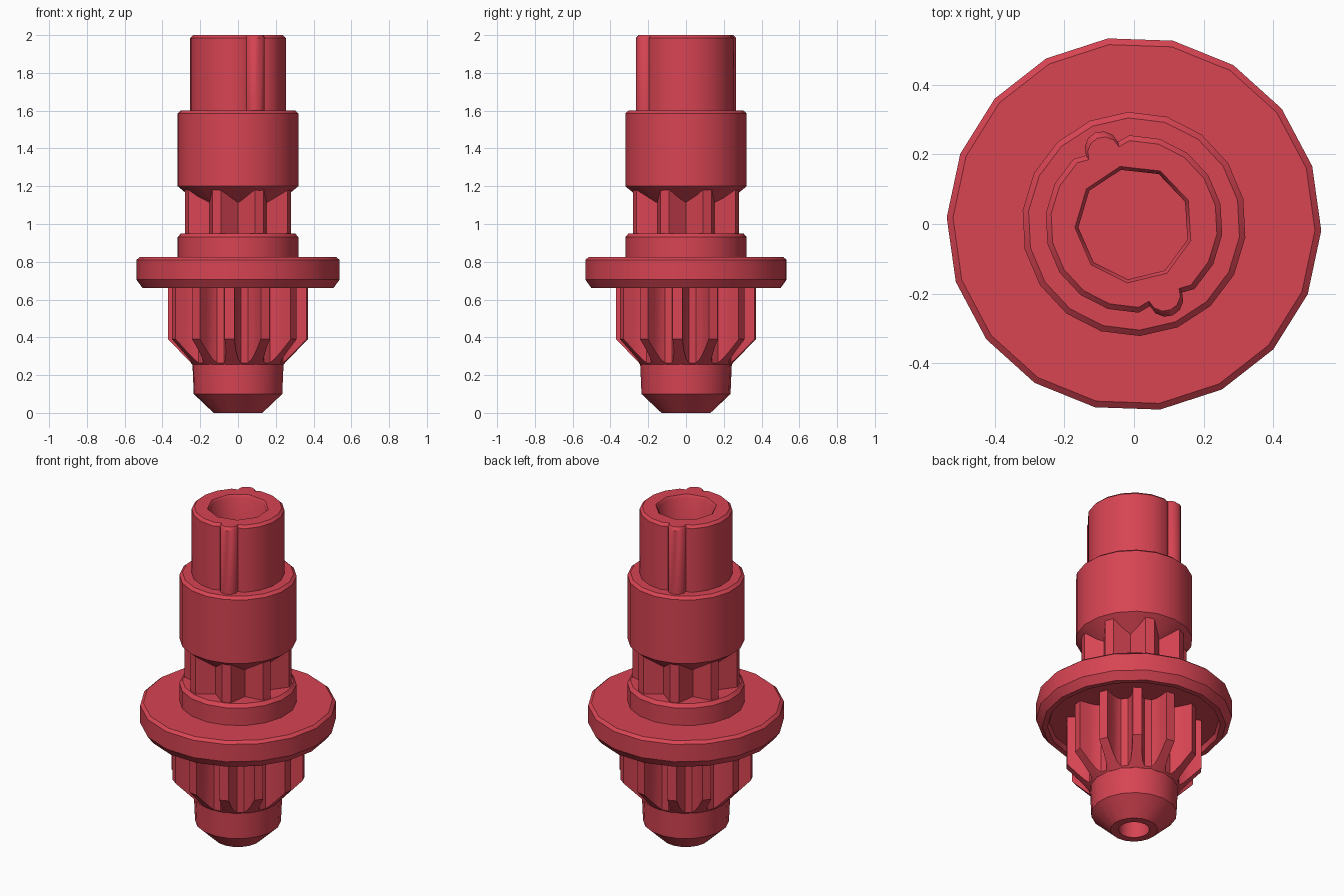
import bpy, bmesh, math
from mathutils import Vector

if "Cube" in bpy.data.objects:
    bpy.data.objects.remove(bpy.data.objects["Cube"])

red = bpy.data.materials.new("red")
red.diffuse_color = (0.68, 0.058, 0.086, 1)
red.use_nodes = True
red.node_tree.nodes["Principled BSDF"].inputs["Base Color"].default_value = red.diffuse_color


def polar(angle, r, z=0.0):
    a = math.radians(angle)
    return Vector((r * math.cos(a), r * math.sin(a), z))


def finish(name, bm, smooth=30):
    bmesh.ops.recalc_face_normals(bm, faces=bm.faces)
    mesh = bpy.data.meshes.new(name)
    bm.to_mesh(mesh)
    bm.free()
    mesh.materials.append(red)
    ob = bpy.data.objects.new(name, mesh)
    bpy.context.collection.objects.link(ob)
    bpy.ops.object.select_all(action='DESELECT')
    ob.select_set(True)
    bpy.context.view_layer.objects.active = ob
    bpy.ops.object.shade_smooth_by_angle(angle=math.radians(smooth))
    return ob


def skin(bm, rings):
    """Join rings of equal length with quads and return the vertex rings."""
    loops = [[bm.verts.new(p) for p in ring] for ring in rings]
    for a, b in zip(loops, loops[1:]):
        n = len(a)
        for i in range(n):
            j = (i + 1) % n
            bm.faces.new((a[i], a[j], b[j], b[i]))
    return loops


def loft(name, rings, smooth=30):
    bm = bmesh.new()
    loops = skin(bm, rings)
    bm.faces.new(loops[0])
    bm.faces.new(loops[-1])
    return finish(name, bm, smooth)


def lathe(name, profile, offset, sides=18):
    step = 360 / sides
    return loft(name, [[polar(offset + step * i, r, z) for i in range(sides)]
                       for r, z in profile])


# Tapered nose with a blind hole underneath
lathe("nose", [(0.085, 0.1), (0.085, 0), (0.13, 0), (0.236, 0.1), (0.243, 0.26)], 13)

# Wide flange with a shallow recess below
lathe("flange", [(0.465, 0.69), (0.475, 0.66), (0.505, 0.66), (0.538, 0.705),
                 (0.538, 0.81), (0.52, 0.825)], -2)

# Collar above the flange
lathe("collar", [(0.322, 0.82), (0.322, 0.93), (0.305, 0.95)], 13)

# Sleeve with a conical underside
lathe("sleeve", [(0.17, 1.075), (0.322, 1.2), (0.322, 1.585), (0.305, 1.6)], 13)

# Twelve-tooth gear, tooth ends cut back along a cone
tooth = [(-10.5, 0.25), (-7, 0.27), (-5, 0.31), (-4, 0.37),
         (4, 0.37), (5, 0.31), (7, 0.27), (10.5, 0.25)]
outline = [(23 + 30 * k + a, r) for k in range(12) for a, r in tooth]
loft("gear", [[polar(a, 0.24, 0.255) for a, r in outline],
              [polar(a, r, 0.26 + (r - 0.245) * 1.04) for a, r in outline],
              [polar(a, r, 0.70) for a, r in outline]])

# Eight-tooth splined neck with pointed valleys
star = [(22.5 + 45 * k + a, r) for k in range(8)
        for a, r in ((-5, 0.295), (5, 0.295), (22.5, 0.215))]
loft("splined_neck", [[polar(a, r, z) for a, r in star] for z in (0.94, 1.19)])

# Hollow barrel with two rounded keys on opposite sides
plan = []
for k in range(18):
    a = 13 + 20 * k
    if a in (113, 293):
        centre = polar(a, 0.235)
        plan += [centre + polar(a + d, 0.05) for d in range(-90, 91, 30)]
    else:
        plan.append(polar(a, 0.255))


def plan_ring(z, s=1.0):
    return [Vector((p.x * s, p.y * s, z)) for p in plan]


def hole_ring(r, z):
    return [polar(23.6 + 40 * i, r, z) for i in range(9)]


bm = bmesh.new()
outer = skin(bm, [plan_ring(1.595), plan_ring(1.985), plan_ring(2.0, 0.94)])
inner = skin(bm, [hole_ring(0.16, 1.605), hole_ring(0.16, 1.985), hole_ring(0.17, 2.0)])
bm.faces.new(outer[0])
bm.faces.new(inner[0])
rim = [e for e in bm.edges if all(abs(v.co.z - 2.0) < 1e-4 for v in e.verts)]
bmesh.ops.triangle_fill(bm, edges=rim, use_beauty=True, normal=(0, 0, 1))
finish("keyed_barrel", bm, 41)
